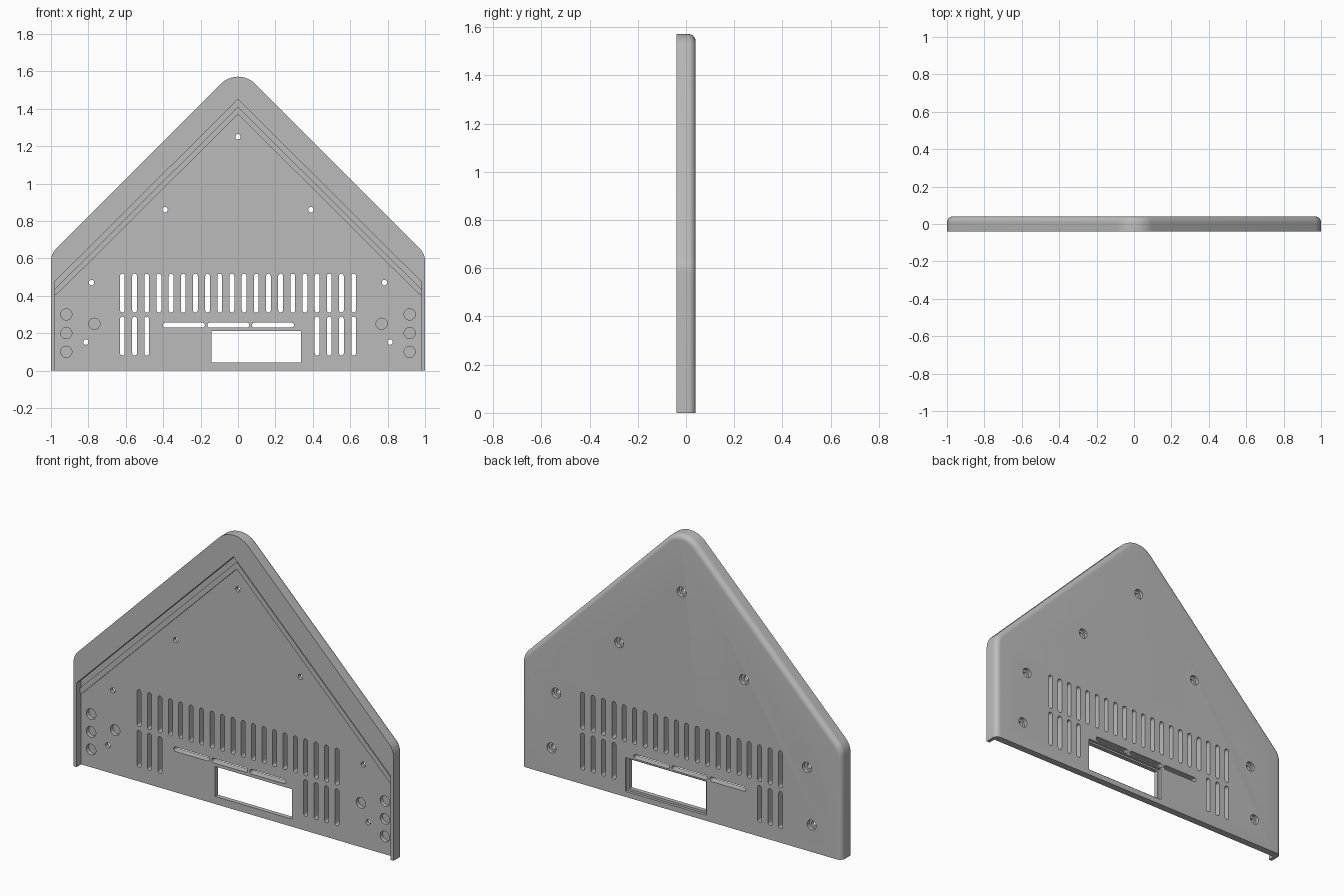
import bpy, bmesh
from math import sin, cos, pi, radians

cube = bpy.data.objects.get("Cube")
if cube:
    bpy.data.objects.remove(cube, do_unlink=True)

FRONT, FLOOR, BACK = -0.04, 0.0, 0.04
FILLET = 0.03

grey = bpy.data.materials.new("light grey plastic")
grey.use_nodes = True
grey.diffuse_color = (0.5, 0.5, 0.5, 1)
grey.node_tree.nodes["Principled BSDF"].inputs["Base Color"].default_value = (0.5, 0.5, 0.5, 1)


def make_object(name, bm):
    bmesh.ops.recalc_face_normals(bm, faces=bm.faces[:])
    mesh = bpy.data.meshes.new(name)
    bm.to_mesh(mesh)
    bm.free()
    mesh.materials.append(grey)
    obj = bpy.data.objects.new(name, mesh)
    bpy.context.collection.objects.link(obj)
    return obj


def loft(bm, rings):
    """Skin a stack of equal-length xz outlines given as (y, points)."""
    loops = [[bm.verts.new((x, y, z)) for x, z in pts] for y, pts in rings]
    for a, b in zip(loops, loops[1:]):
        for i in range(len(a)):
            j = (i + 1) % len(a)
            bm.faces.new((a[i], a[j], b[j], b[i]))
    bm.faces.new(loops[0])
    bm.faces.new(loops[-1])


def prism(bm, pts, y0, y1):
    loft(bm, [(y0, pts), (y1, pts)])


def arc(cx, cz, r, start, end, n):
    angles = [radians(start + (end - start) * i / n) for i in range(n + 1)]
    return [(cx + r * cos(a), cz + r * sin(a)) for a in angles]


def circle(cx, cz, r):
    return arc(cx, cz, r, 0, 345, 23)


def rectangle(x0, x1, z0, z1):
    return [(x0, z0), (x1, z0), (x1, z1), (x0, z1)]


def slot(x0, x1, z0, z1):
    """Outline of a slot with round ends, along its longer side."""
    r = min(x1 - x0, z1 - z0) / 2
    if z1 - z0 > x1 - x0:
        return arc(x0 + r, z1 - r, r, 0, 180, 8) + arc(x0 + r, z0 + r, r, 180, 360, 8)
    return arc(x1 - r, z0 + r, r, -90, 90, 8) + arc(x0 + r, z0 + r, r, 90, 270, 8)


def gable_outline(inset):
    """House shape with rounded eaves and ridge, drawn in by inset."""
    eave, ridge = 0.1, 0.13
    eave_z = 0.625 - eave * (2 ** 0.5 - 1)
    ridge_z = 1.625 - ridge * 2 ** 0.5
    right = arc(1 - eave, eave_z, eave - inset, 0, 45, 6)
    top = arc(0, ridge_z, ridge - inset, 45, 135, 14)
    left = [(-x, z) for x, z in reversed(right)]
    return [(1 - inset, 0)] + right + top + left + [(inset - 1, 0)]


# Panel body with filleted back rim
bm = bmesh.new()
rings = [(FRONT, gable_outline(0))]
for i in range(9):
    t = i / 8 * pi / 2
    rings.append((BACK - FILLET + FILLET * sin(t), gable_outline(FILLET * (1 - cos(t)))))
loft(bm, rings)
panel = make_object("gable_panel", bm)

cutters = []


def cut(bm):
    cutter = make_object("cutter", bm)
    cutter.hide_render = True
    cutters.append(cutter)
    mod = panel.modifiers.new("cut", "BOOLEAN")
    mod.operation = "DIFFERENCE"
    mod.solver = "EXACT"
    mod.object = cutter


# Recess in the front, open at the bottom
bm = bmesh.new()
prism(bm, [(-0.98, -0.1), (0.98, -0.1), (0.98, 0.475), (0, 1.45), (-0.98, 0.475)], FRONT - 0.1, FLOOR)
cut(bm)

# Through openings: vents, window and screw holes
screws = [(0, 1.25)] + [(s * x, z) for s in (-1, 1)
                        for x, z in ((0.39, 0.86), (0.783, 0.47), (0.813, 0.152))]
bm = bmesh.new()
outlines = [rectangle(-0.143, 0.338, 0.043, 0.212)]
pitch = 1.236 / 19
for i in range(20):
    x = -0.618 + i * pitch
    outlines.append(slot(x - 0.0125, x + 0.0125, 0.31, 0.518))
    if i < 3 or i > 15:
        outlines.append(slot(x - 0.0125, x + 0.0125, 0.08, 0.288))
for i in range(3):
    x = -0.402 + i * 0.238
    outlines.append(slot(x, x + 0.225, 0.23, 0.256))
outlines += [circle(x, z, 0.0145) for x, z in screws]
for pts in outlines:
    prism(bm, pts, -0.1, 0.1)
cut(bm)

# Counterbores and window rebate on the back
bm = bmesh.new()
for x, z in screws:
    prism(bm, circle(x, z, 0.028), 0.02, 0.1)
prism(bm, rectangle(-0.155, 0.35, 0.031, 0.222), 0.025, 0.1)
cut(bm)

# Blind round pockets on the front
bm = bmesh.new()
for s in (-1, 1):
    for x, z in ((0.918, 0.1), (0.918, 0.2), (0.918, 0.3), (0.768, 0.25)):
        prism(bm, circle(s * x, z, 0.03), -0.1, 0.022)
cut(bm)

# Bake the cuts and discard the cutters
bpy.context.view_layer.update()
graph = bpy.context.evaluated_depsgraph_get()
baked = bpy.data.meshes.new_from_object(panel.evaluated_get(graph))
panel.modifiers.clear()
panel.data = baked
for cutter in cutters:
    bpy.data.objects.remove(cutter, do_unlink=True)

# Chevron rib under the sloping recess edges
bm = bmesh.new()
prism(bm, [(0, 1.41), (-0.98, 0.435), (-0.98, 0.405), (-0.965, 0.41), (0, 1.37),
           (0.965, 0.41), (0.98, 0.405), (0.98, 0.435)], -0.012, FLOOR + 0.004)
rib = make_object("chevron_rib", bm)

bpy.ops.object.select_all(action="DESELECT")
for obj in (panel, rib):
    obj.select_set(True)
bpy.context.view_layer.objects.active = panel
bpy.ops.object.shade_smooth_by_angle(angle=radians(30))
